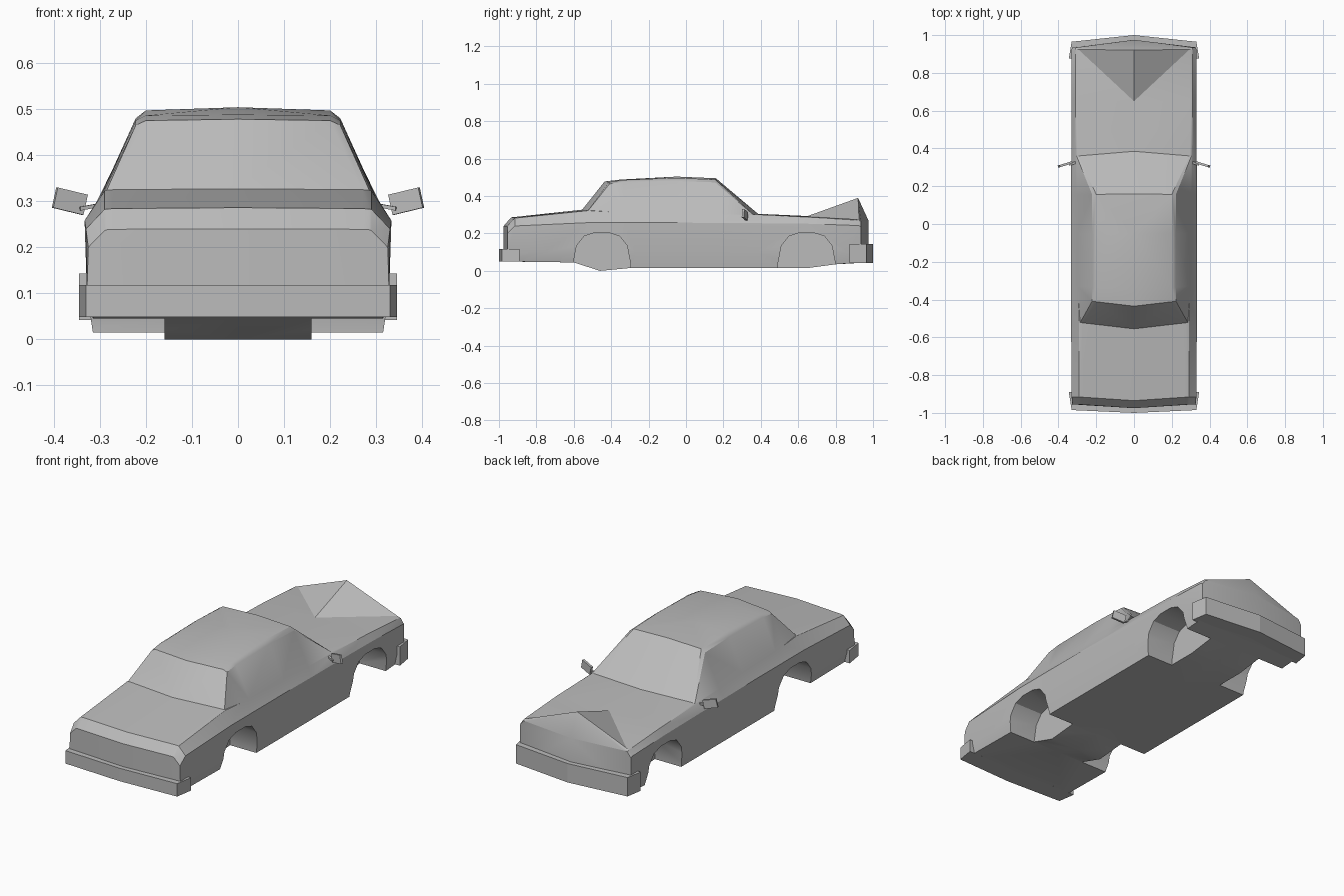
import bpy, bmesh, math
from mathutils import Matrix

cube = bpy.data.objects.get("Cube")
if cube:
    bpy.data.objects.remove(cube, do_unlink=True)

paint = bpy.data.materials.new("plain grey")
GREY = (0.5, 0.5, 0.5, 1)
paint.diffuse_color = GREY
paint.use_nodes = True
shader = next(n for n in paint.node_tree.nodes if n.type == 'BSDF_PRINCIPLED')
shader.inputs["Base Color"].default_value = GREY


def finish(name, bm):
    bmesh.ops.recalc_face_normals(bm, faces=bm.faces)
    mesh = bpy.data.meshes.new(name)
    bm.to_mesh(mesh)
    bm.free()
    mesh.materials.append(paint)
    obj = bpy.data.objects.new(name, mesh)
    bpy.context.collection.objects.link(obj)
    return obj


def select(obj):
    bpy.ops.object.select_all(action='DESELECT')
    obj.select_set(True)
    bpy.context.view_layer.objects.active = obj


def smooth(obj, angle=28):
    select(obj)
    bpy.ops.object.shade_smooth_by_angle(angle=math.radians(angle))


def prism(name, points, offset):
    """Close a planar outline and extrude it by an offset."""
    bm = bmesh.new()
    face = bm.faces.new([bm.verts.new(p) for p in points])
    new = bmesh.ops.extrude_face_region(bm, geom=[face])["geom"]
    bmesh.ops.translate(bm, vec=offset, verts=[v for v in new if isinstance(v, bmesh.types.BMVert)])
    return finish(name, bm)


# Half body stations: y, centre y, floor (y, z), shoulder, belt, roof edge, roof inner (x, z), centre z
stations = [
    (-.955, -.975, (-.955, .05), (.325, .2), (.29, .236), (.285, .238), (.27, .239), .24),
    (-.915, -.935, (-.6, .045), (.33, .24), (.29, .282), (.285, .283), (.27, .284), .286),
    (-.52, -.555, (-.46, 0), (.333, .258), (.29, .322), (.285, .324), (.27, .325), .327),
    (-.40, -.435, (-.3, .015), (.333, .258), (.294, .315), (.222, .465), (.2, .475), .478),
    (-.33, -.35, (-.2, .015), (.333, .258), (.296, .313), (.222, .475), (.2, .486), .488),
    (-.05, -.05, (-.05, .015), (.333, .258), (.3, .308), (.222, .48), (.2, .497), .504),
    (.155, .16, (.155, .015), (.333, .256), (.305, .302), (.222, .473), (.2, .488), .495),
    (.36, .385, (.36, .015), (.332, .255), (.308, .297), (.304, .3), (.295, .302), .305),
    (.65, .65, (.65, .015), (.332, .252), (.31, .288), (.305, .289), (.295, .29), .293),
    (.925, .92, (.8, .035), (.33, .242), (.31, .27), (.305, .272), (.295, .276), .39),
    (.935, .975, (.935, .045), (.328, .235), (.308, .264), (.303, .265), (.29, .266), .27),
]
bm = bmesh.new()
rows = []
for y, yc, (fy, fz), shoulder, belt, edge, inner, top in stations:
    end_y = yc if abs(fy) > .9 else fy
    bend = lambda x: yc + (y - yc) * min(x / .3, 1)
    pts = [(0, end_y, fz), (.315, fy, fz), (.328, (fy + y) / 2, .1)]
    pts += [(x, bend(x), z) for x, z in (shoulder, belt, edge, inner)] + [(0, yc, top)]
    rows.append([bm.verts.new(p) for p in pts])
for a, b in zip(rows, rows[1:]):
    for i in range(len(a) - 1):
        bm.faces.new((a[i], a[i + 1], b[i + 1], b[i]))
bm.faces.new(rows[0])
bm.faces.new(rows[-1])
# Mirror the half shell and weld the centre line
bmesh.ops.mirror(bm, geom=bm.verts[:] + bm.edges[:] + bm.faces[:], axis='X', merge_dist=.0005)
bmesh.ops.remove_doubles(bm, verts=bm.verts, dist=.0002)
bmesh.ops.triangulate(bm, faces=[f for f in bm.faces if len(f.verts) == 4])
body = finish("body_shell", bm)

# Wheel wells cut from both sides
arch = [(-.16, -.06), (-.153, .04), (-.135, .135), (-.095, .185), (-.04, .203),
        (.04, .203), (.095, .185), (.135, .135), (.153, .04), (.16, -.06)]
for yc in (-.45, .645):
    for side in (-1, 1):
        well = prism("wheel_well_cutter", [(side * .16, yc + y, z) for y, z in arch], (side * .3, 0, 0))
        cut = body.modifiers.new("wheel_well", 'BOOLEAN')
        cut.operation = 'DIFFERENCE'
        cut.solver = 'EXACT'
        cut.object = well
        select(body)
        bpy.ops.object.modifier_apply(modifier=cut.name)
        bpy.data.objects.remove(well, do_unlink=True)
smooth(body)

# Wrap-around bumpers
for name, end, corner, back, low, high in (("front_bumper", -1, -.985, -.89, .049, .118),
                                           ("rear_bumper", 1, .965, .875, .042, .143)):
    outline = [(-.345, back), (-.33, corner), (0, end), (.33, corner), (.345, back)]
    prism(name, [(x, y, low) for x, y in outline], (0, 0, high - low))

# Side mirrors on short stalks
for name, side in (("left", 1), ("right", -1)):
    for part, size, place in (("mirror", (.07, .012, .045), (.365, .315, .3)),
                              ("mirror_stalk", (.05, .012, .008), (.32, .322, .288))):
        bm = bmesh.new()
        bmesh.ops.create_cube(bm, size=1, matrix=Matrix.Diagonal((*size, 1)))
        turn = (Matrix.Translation((side * place[0], place[1], place[2]))
                @ Matrix.Rotation(math.radians(-17 * side), 4, 'Z')
                @ Matrix.Rotation(math.radians((-13 if part == "mirror" else 10) * side), 4, 'Y'))
        bm.transform(turn)
        finish(name + "_" + part, bm)
